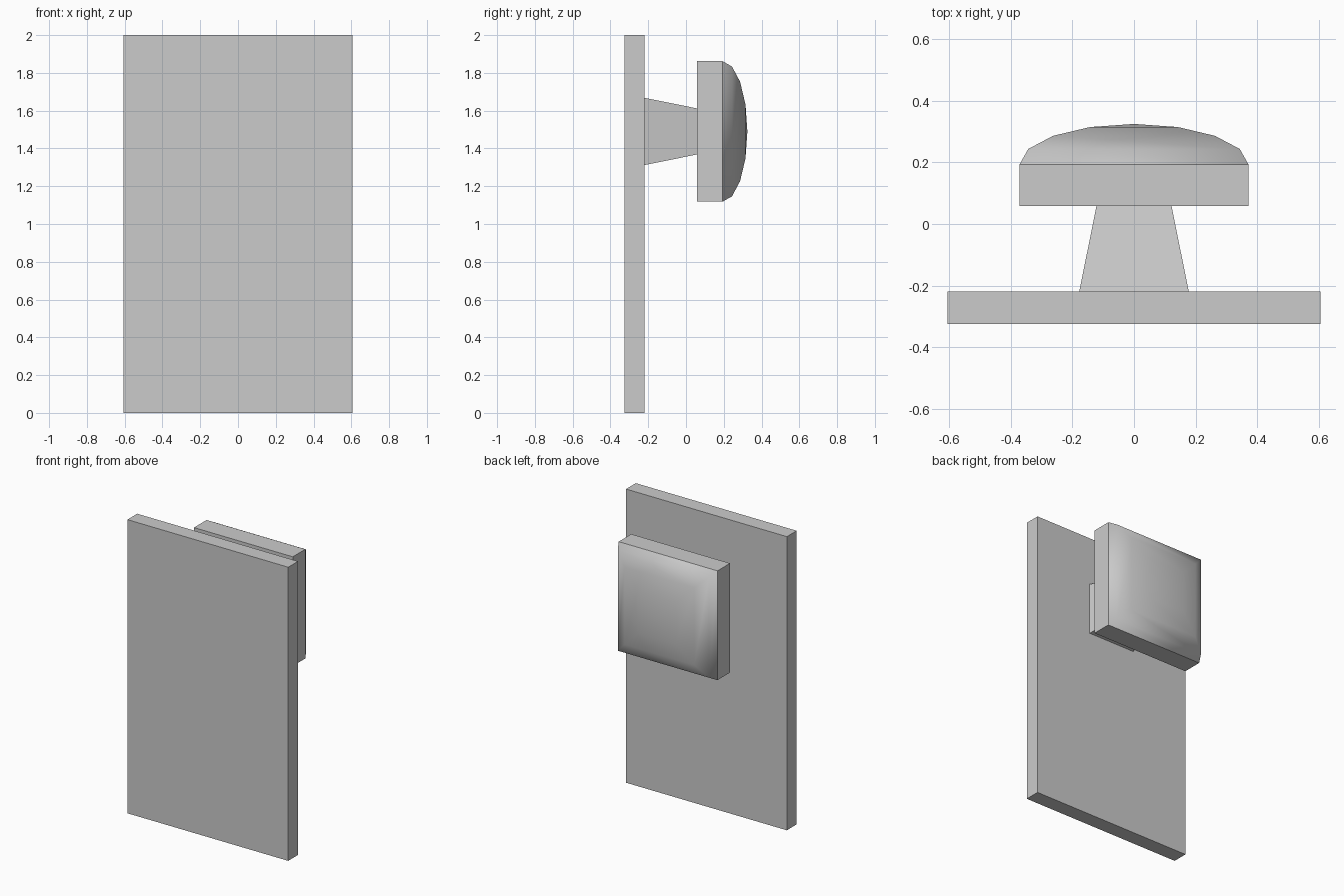
import bpy, bmesh, math

if "Cube" in bpy.data.objects:
    bpy.data.objects.remove(bpy.data.objects["Cube"])

CZ = 1.49  # height of the knob axis


def square_loft(name, rings, cz, apex=None, smooth=False):
    """Skin rectangular rings (y, half_x, half_z) along y, optionally to a point."""
    bm = bmesh.new()
    loops = [[bm.verts.new((sx * hx, y, cz + sz * hz))
              for sx, sz in ((-1, -1), (1, -1), (1, 1), (-1, 1))]
             for y, hx, hz in rings]
    for a, b in zip(loops, loops[1:]):
        for i in range(4):
            j = (i + 1) % 4
            bm.faces.new((a[i], a[j], b[j], b[i]))
    if apex is None:
        bm.faces.new(loops[0])
        bm.faces.new(loops[-1])
    else:
        tip = bm.verts.new((0, apex, cz))
        for i in range(4):
            bm.faces.new((loops[-1][i], loops[-1][(i + 1) % 4], tip))
    bmesh.ops.recalc_face_normals(bm, faces=bm.faces)
    if apex is not None and sum(f.normal.y for f in bm.faces) < 0:
        bmesh.ops.reverse_faces(bm, faces=bm.faces)
    for f in bm.faces:
        f.smooth = smooth
    mesh = bpy.data.meshes.new(name)
    bm.to_mesh(mesh)
    bm.free()
    obj = bpy.data.objects.new(name, mesh)
    bpy.context.collection.objects.link(obj)
    return obj


# Tall mounting plate
square_loft("plate", [(-0.325, 0.606, 1.0), (-0.22, 0.606, 1.0)], 1.0)

# Tapered square neck
square_loft("neck", [(-0.22, 0.178, 0.178), (0.058, 0.122, 0.122)], CZ)

# Square knob block
square_loft("knob_block", [(0.058, 0.372, 0.372), (0.193, 0.372, 0.372)], CZ)

# Four-sided dome with a quarter-ellipse profile
R, H, Y0 = 0.372, 0.132, 0.193
dome_rings = []
for k in range(4):
    t = math.radians(22.5 * k)
    dome_rings.append((Y0 + H * math.sin(t), R * math.cos(t), R * math.cos(t)))
square_loft("knob_dome", dome_rings, CZ, apex=Y0 + H, smooth=True)
